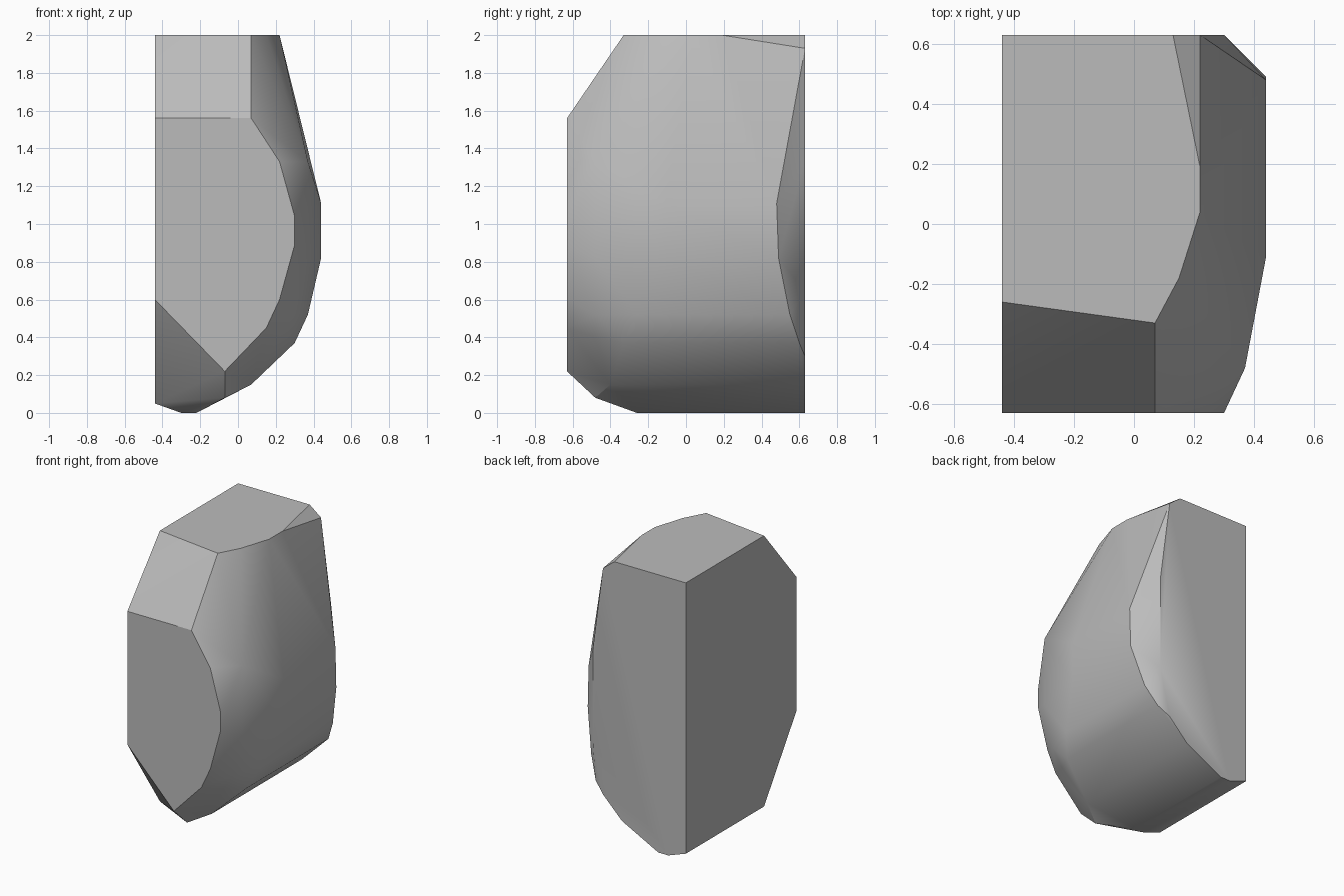
import bpy
import bmesh
import math

# Remove the default object
default_cube = bpy.data.objects.get("Cube")
if default_cube:
    bpy.data.objects.remove(default_cube, do_unlink=True)

FRONT, BACK, LEFT, TOP = -0.63, 0.63, -0.44, 2.0


def make_material(name, colour):
    material = bpy.data.materials.new(name)
    material.use_nodes = True
    material.diffuse_color = colour
    shader = next(n for n in material.node_tree.nodes if n.type == "BSDF_PRINCIPLED")
    shader.inputs["Base Color"].default_value = colour
    return material


def upright_outline(y, outline):
    """Place an (x, z) outline in the upright plane at depth y."""
    return [(x, y, z) for x, z in outline]


def level_outline(z, outline):
    """Place an (x, y) outline in the level plane at height z."""
    return [(x, y, z) for x, y in outline]


def ridge(x, z, y_front, y_back):
    """Two ends of a straight ridge running front to back."""
    return [(x, y_front, z), (x, y_back, z)]


# Flat broken front face
front_face = upright_outline(FRONT, [
    (LEFT, 1.56), (0.07, 1.56), (0.22, 1.33), (0.3, 1.04), (0.3, 0.89),
    (0.22, 0.6), (0.15, 0.45), (-0.07, 0.22), (LEFT, 0.6)])

# Rounded shoulder just behind the front face
front_shoulder = upright_outline(-0.48, [
    (0.37, 1.33), (0.37, 0.82), (0.3, 0.52), (0.22, 0.4), (-0.07, 0.08)])

# Flat top
top_face = level_outline(TOP, [
    (LEFT, BACK), (LEFT, -0.26), (0.07, -0.33), (0.15, -0.18),
    (0.22, 0.04), (0.22, 0.19), (0.13, BACK)])

# Flat back, including its chamfered corner
back_face = upright_outline(BACK, [
    (0.22, 1.93), (0.3, 1.33), (0.3, 0.64), (0.22, 0.3)])

# Worn ridges of the outer side and the underside
side_ridges = (
    ridge(0.44, 1.11, -0.11, 0.48) + ridge(0.44, 0.82, -0.11, 0.49)
    + ridge(0.37, 0.52, -0.26, 0.55) + ridge(0.3, 0.37, -0.33, 0.6)
    + ridge(0.07, 0.15, -0.4, BACK) + ridge(-0.22, 0, -0.26, BACK)
    + ridge(-0.3, 0, -0.26, BACK) + ridge(LEFT, 0.05, -0.26, BACK))

# Wrap the outlines into one solid chunk
bm = bmesh.new()
for point in front_face + front_shoulder + top_face + back_face + side_ridges:
    bm.verts.new(point)
hull = bmesh.ops.convex_hull(bm, input=bm.verts[:])
unused = {g for g in hull["geom_interior"] + hull["geom_unused"]
          if isinstance(g, bmesh.types.BMVert)}
bmesh.ops.delete(bm, geom=list(unused), context="VERTS")
bmesh.ops.dissolve_limit(bm, angle_limit=math.radians(1),
                         verts=bm.verts[:], edges=bm.edges[:])
bmesh.ops.recalc_face_normals(bm, faces=bm.faces[:])

mesh = bpy.data.meshes.new("stone_chunk")
bm.to_mesh(mesh)
bm.free()
mesh.materials.append(make_material("stone_grey", (0.5, 0.5, 0.5, 1)))
stone = bpy.data.objects.new("stone_chunk", mesh)
bpy.context.collection.objects.link(stone)

# Smooth the worn side, keep the broken edges crisp
bpy.ops.object.select_all(action="DESELECT")
stone.select_set(True)
bpy.context.view_layer.objects.active = stone
bpy.ops.object.shade_smooth_by_angle(angle=math.radians(32))
